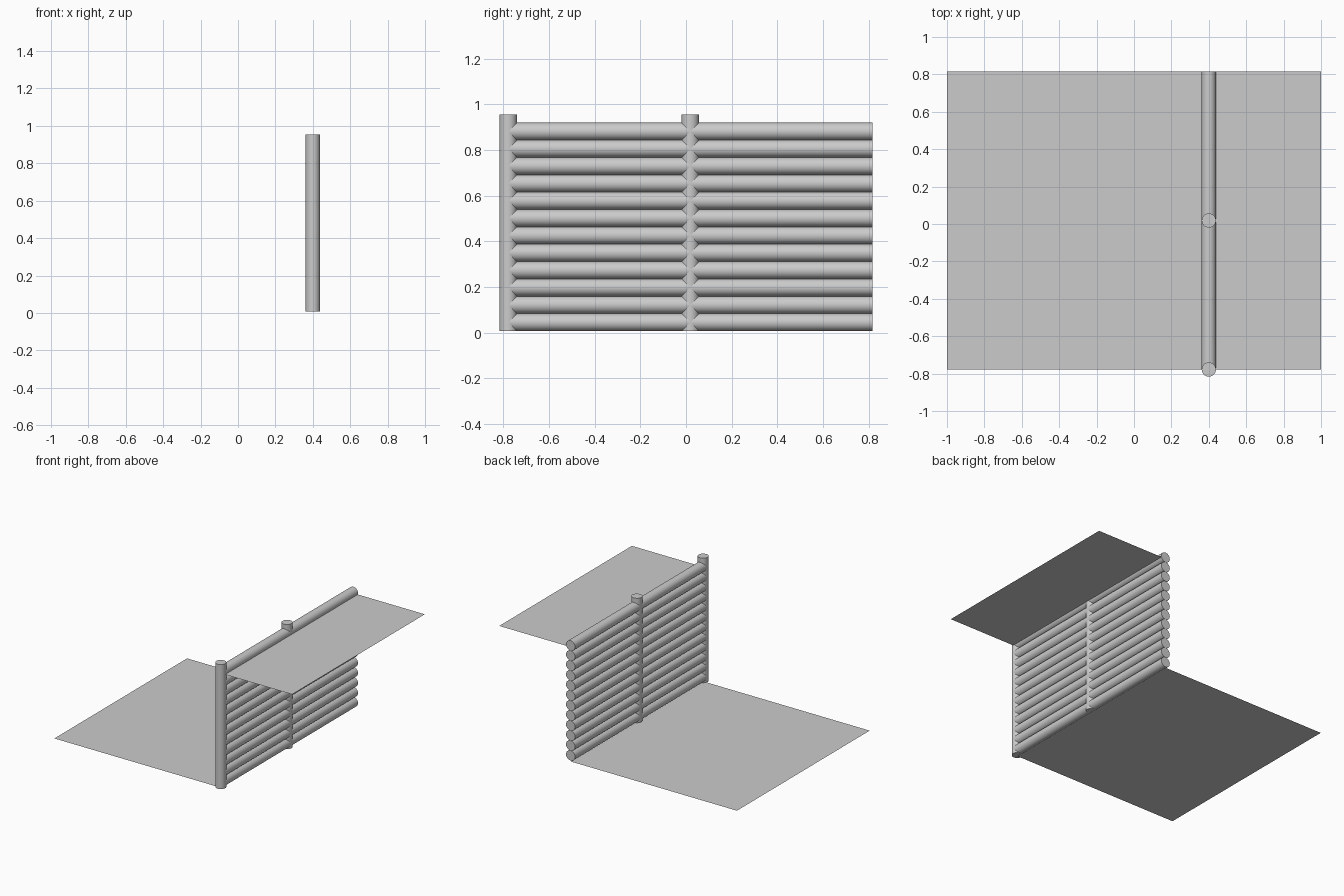
import bpy
import math

if "Cube" in bpy.data.objects:
    bpy.data.objects.remove(bpy.data.objects["Cube"])

R = 0.038            # log and post radius
WALL_X = 0.4         # wall line
Y0, Y1 = -0.778, 0.816
BASE = 0.007         # underside of the timber
ROWS, PANELS = 12, 2


def log(name, loc, length, along_y=False):
    """Smooth round timber, upright or lying along y."""
    rot = (math.pi / 2, 0, 0) if along_y else (0, 0, 0)
    bpy.ops.mesh.primitive_cylinder_add(vertices=32, radius=R, depth=length,
                                        location=loc, rotation=rot)
    obj = bpy.context.object
    obj.name = name
    bpy.ops.object.shade_smooth_by_angle(angle=math.radians(40))
    return obj


def ground_sheet(name, x0, x1, z):
    """Flat single-sided sheet of terrain beside the wall."""
    mesh = bpy.data.meshes.new(name)
    mesh.from_pydata([(x0, Y0, z), (x1, Y0, z), (x1, Y1, z), (x0, Y1, z)],
                     [], [(0, 1, 2, 3)])
    obj = bpy.data.objects.new(name, mesh)
    bpy.context.collection.objects.link(obj)
    return obj


# Wall panels: one post followed by a stack of horizontal logs
step = (Y1 - Y0) / PANELS
post_height = 0.947
for p in range(PANELS):
    y = Y0 + p * step
    log(f"post_{p + 1}", (WALL_X, y, BASE + post_height / 2), post_height)
    for r in range(ROWS):
        log(f"wall_log_{p + 1}_{r + 1}",
            (WALL_X, y + step / 2, BASE + R + 2 * R * r), step, along_y=True)

# Lower and upper terrain levels
ground_sheet("lower_ground", -1.0, WALL_X, 0.0)
ground_sheet("upper_ground", WALL_X, 1.0, 0.87)
